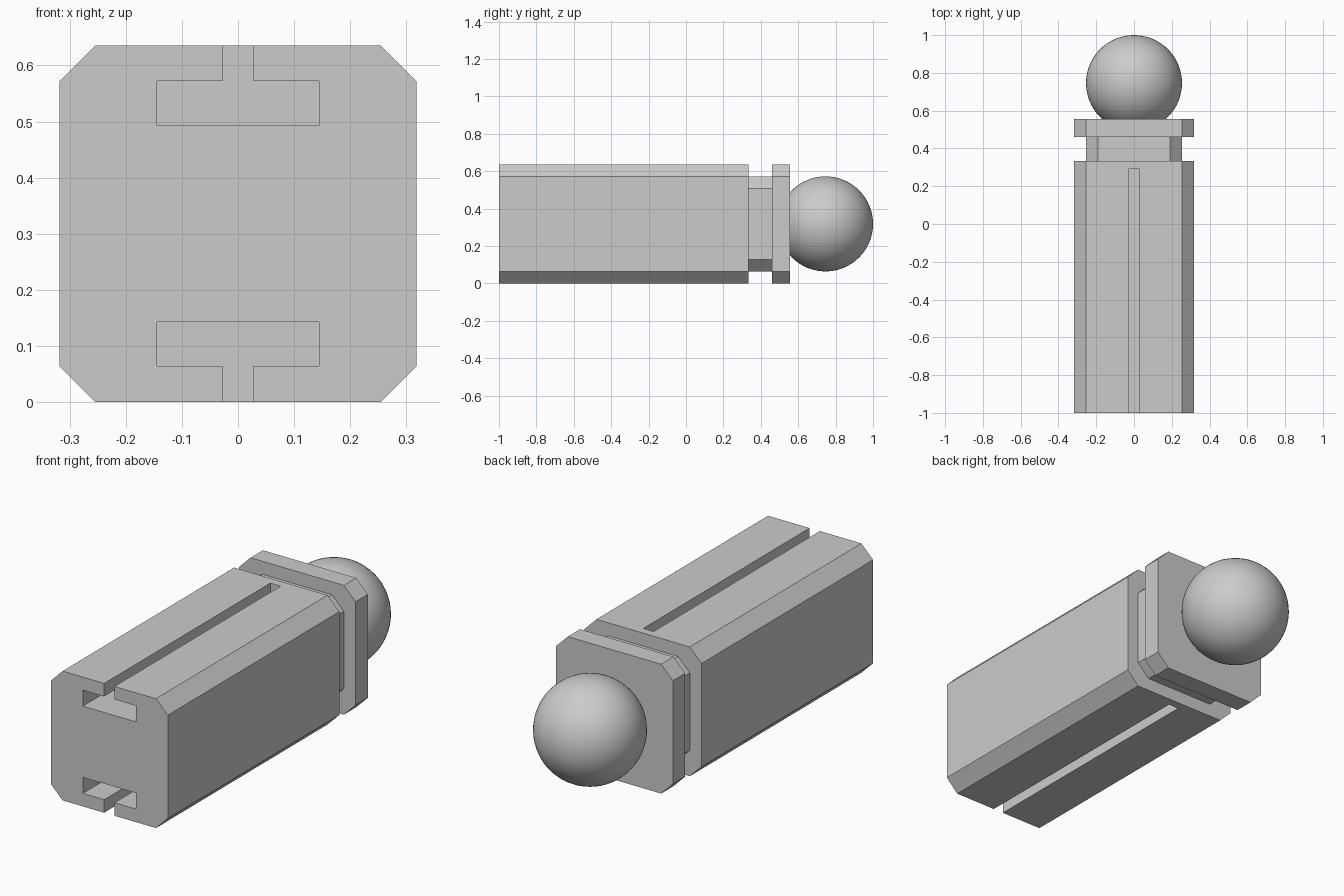
import bpy
import bmesh

if "Cube" in bpy.data.objects:
    bpy.data.objects.remove(bpy.data.objects["Cube"])

HALF = 0.318      # half width of the body
CHAMFER = 0.064   # corner cut
MID = HALF        # height of the long axis

grey = bpy.data.materials.new("plain_grey")
grey.use_nodes = True
colour = (0.6, 0.6, 0.6, 1)
grey.diffuse_color = colour
grey.node_tree.nodes["Principled BSDF"].inputs["Base Color"].default_value = colour


def prism(name, outline, y0, y1):
    """Extrude an (x, z) outline along y."""
    bm = bmesh.new()
    face = bm.faces.new([bm.verts.new((x, y0, z)) for x, z in outline])
    grown = bmesh.ops.extrude_face_region(bm, geom=[face])["geom"]
    moved = [v for v in grown if isinstance(v, bmesh.types.BMVert)]
    bmesh.ops.translate(bm, verts=moved, vec=(0, y1 - y0, 0))
    bmesh.ops.recalc_face_normals(bm, faces=bm.faces)
    mesh = bpy.data.meshes.new(name)
    bm.to_mesh(mesh)
    bm.free()
    mesh.materials.append(grey)
    obj = bpy.data.objects.new(name, mesh)
    bpy.context.collection.objects.link(obj)
    return obj


def octagon(half):
    """Square outline with cut corners, centred on the long axis."""
    c = half - CHAMFER
    corners = [(half, c), (c, half), (-c, half), (-half, c),
               (-half, -c), (-c, -half), (c, -half), (half, -c)]
    return [(x, z + MID) for x, z in corners]


def t_slot(side):
    """T outline opening at the top (side 1) or bottom (side -1)."""
    right = [(0.144, 0.175), (0.144, 0.254), (0.028, 0.254), (0.028, 0.36)]
    left = [(-x, z) for x, z in reversed(right)]
    return [(x, MID + side * z) for x, z in right + left]


# Main body, flange and the narrower neck between them
body = prism("body", octagon(HALF), -1, 0.333)
prism("neck", octagon(HALF - CHAMFER), 0.333, 0.46)
prism("flange", octagon(HALF), 0.46, 0.556)

# T-shaped slots in the top and bottom, open at the front end
for name, side in (("top_slot", 1), ("bottom_slot", -1)):
    cutter = prism(name + "_cutter", t_slot(side), -1.1, 0.292)
    cutter.hide_render = True
    cut = body.modifiers.new(name, "BOOLEAN")
    cut.operation = "DIFFERENCE"
    cut.solver = "EXACT"
    cut.object = cutter
    bpy.context.view_layer.objects.active = body
    bpy.ops.object.modifier_apply(modifier=cut.name)
    bpy.data.objects.remove(cutter)

# Ball at the back end
bpy.ops.mesh.primitive_uv_sphere_add(segments=64, ring_count=32, radius=0.254,
                                     location=(0, 0.746, MID))
ball = bpy.context.object
ball.name = "ball"
ball.data.materials.append(grey)
bpy.ops.object.shade_smooth()
